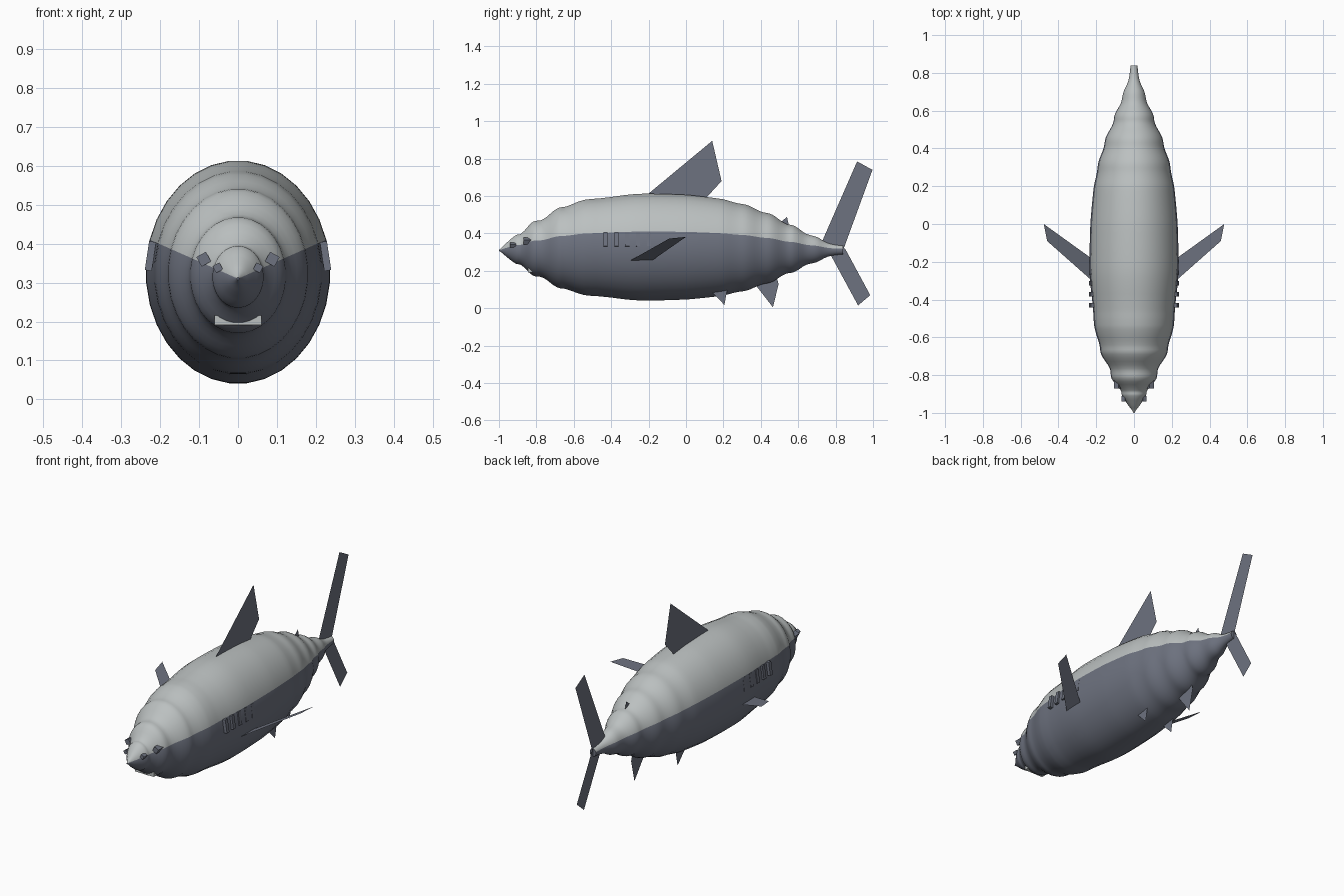
import bpy, bmesh, math
from mathutils import Matrix, Vector

if "Cube" in bpy.data.objects:
    bpy.data.objects.remove(bpy.data.objects["Cube"])


def material(name, rgb):
    m = bpy.data.materials.new(name)
    m.diffuse_color = (*rgb, 1)
    m.use_nodes = True
    m.node_tree.nodes["Principled BSDF"].inputs["Base Color"].default_value = m.diffuse_color
    return m


GREY = material("light grey", (0.50, 0.53, 0.53))
SLATE = material("slate", (0.155, 0.17, 0.215))


def add_object(name, bm, mats):
    me = bpy.data.meshes.new(name)
    bm.to_mesh(me)
    bm.free()
    for m in mats:
        me.materials.append(m)
    ob = bpy.data.objects.new(name, me)
    bpy.context.collection.objects.link(ob)
    return ob


# Body: elliptical rings scaled along a stepped, rippled profile (y, scale)
HALF_W, HALF_H, SIDES, SUB = 0.237, 0.287, 32, 4
PROFILE = [(-1, 0.012), (-.96, .13), (-.91, .265), (-.88, .30), (-.82, .50),
           (-.765, .545), (-.69, .735), (-.64, .775), (-.56, .875), (-.51, .905),
           (-.44, .925), (-.3, .985), (-.2, 1), (0, .98), (.1, .945), (.2, .90),
           (.27, .835), (.33, .795), (.40, .685), (.46, .63), (.53, .475),
           (.58, .43), (.64, .295), (.70, .235), (.75, .14), (.79, .10), (.84, .08)]


def catmull(p0, p1, p2, p3, t):
    return 0.5 * (2 * p1 + (p2 - p0) * t + (2 * p0 - 5 * p1 + 4 * p2 - p3) * t * t
                  + (3 * p1 - p0 - 3 * p2 + p3) * t ** 3)


def body_stations():
    last = len(PROFILE) - 1
    for i in range(last):
        quad = [PROFILE[min(max(i + k, 0), last)] for k in (-1, 0, 1, 2)]
        for j in range(SUB):
            t = j / SUB
            y = quad[1][0] + (quad[2][0] - quad[1][0]) * t
            yield y, catmull(*[q[1] for q in quad], t)
    yield PROFILE[-1]


bm = bmesh.new()
rings = []
for y, s in body_stations():
    ring = []
    for k in range(SIDES):
        a = 2 * math.pi * (k + 0.5) / SIDES
        ring.append(bm.verts.new((HALF_W * s * math.cos(a), y,
                                  0.31 + 0.017 * s + HALF_H * s * math.sin(a))))
    rings.append(ring)
for r0, r1 in zip(rings, rings[1:]):
    for k in range(SIDES):
        n = (k + 1) % SIDES
        f = bm.faces.new((r0[k], r0[n], r1[n], r1[k]))
        f.smooth = True
        # light back above the flank line, slate below
        angle = 360 * (k + 1) / SIDES
        f.material_index = 0 if 17 < angle < 163 else 1
bm.faces.new(rings[0][::-1]).material_index = 1
bm.faces.new(rings[-1]).material_index = 1
bmesh.ops.recalc_face_normals(bm, faces=bm.faces)
add_object("body", bm, (GREY, SLATE))


# Fins: flat sheets
def fin(name, points):
    bm = bmesh.new()
    bm.faces.new([bm.verts.new(p) for p in points])
    return add_object(name, bm, (SLATE,))


def mid_fin(name, outline, x=0):
    return fin(name, [(x, y, z) for y, z in outline])


mid_fin("dorsal_fin", [(-.24, .58), (.14, .895), (.19, .68), (.08, .56)])
mid_fin("second_dorsal_fin", [(.48, .44), (.54, .488), (.555, .42)])
mid_fin("upper_tail_fin", [(.72, .34), (.915, .785), (.997, .74), (.84, .31)])
mid_fin("lower_tail_fin", [(.76, .31), (.92, .015), (.985, .07), (.85, .32)])
mid_fin("anal_fin", [(.36, .14), (.465, .005), (.495, .13), (.48, .18)])


# Small boxes for face and gill details
def box(name, loc, size, mat, tilt=0.0):
    bm = bmesh.new()
    bmesh.ops.create_cube(bm, size=1, matrix=Matrix.Translation(Vector(loc))
                          @ Matrix.Rotation(tilt, 4, 'Y')
                          @ Matrix.Diagonal((*size, 1)))
    return add_object(name, bm, (mat,))


for side, sx in (("right", 1), ("left", -1)):
    # pectoral fin sweeps back and up
    fin("pectoral_fin_" + side,
        [(sx * x, y, 0.26 + 0.5 * (x - 0.235)) for x, y in
         ((.20, -.32), (.20, -.20), (.478, 0), (.46, -.09))])
    mid_fin("pelvic_fin_" + side, [(.13, .095), (.205, .018), (.225, .12)], sx * .09)
    box("eye_" + side, (sx * .088, -.845, .36), (.028, .05, .028), SLATE, sx * .5)
    box("nostril_" + side, (sx * .052, -.925, .338), (.02, .03, .02), SLATE, sx * .5)
    # row of five gill slits
    for i in range(5):
        box("gill_%s_%d" % (side, i + 1), (sx * .225, -.43 + .058 * i, .368),
            (.018, .022, .075), SLATE, -sx * .15)

# Mouth strip under the snout
box("mouth", (0, -.832, .203), (.12, .025, .025), GREY)
